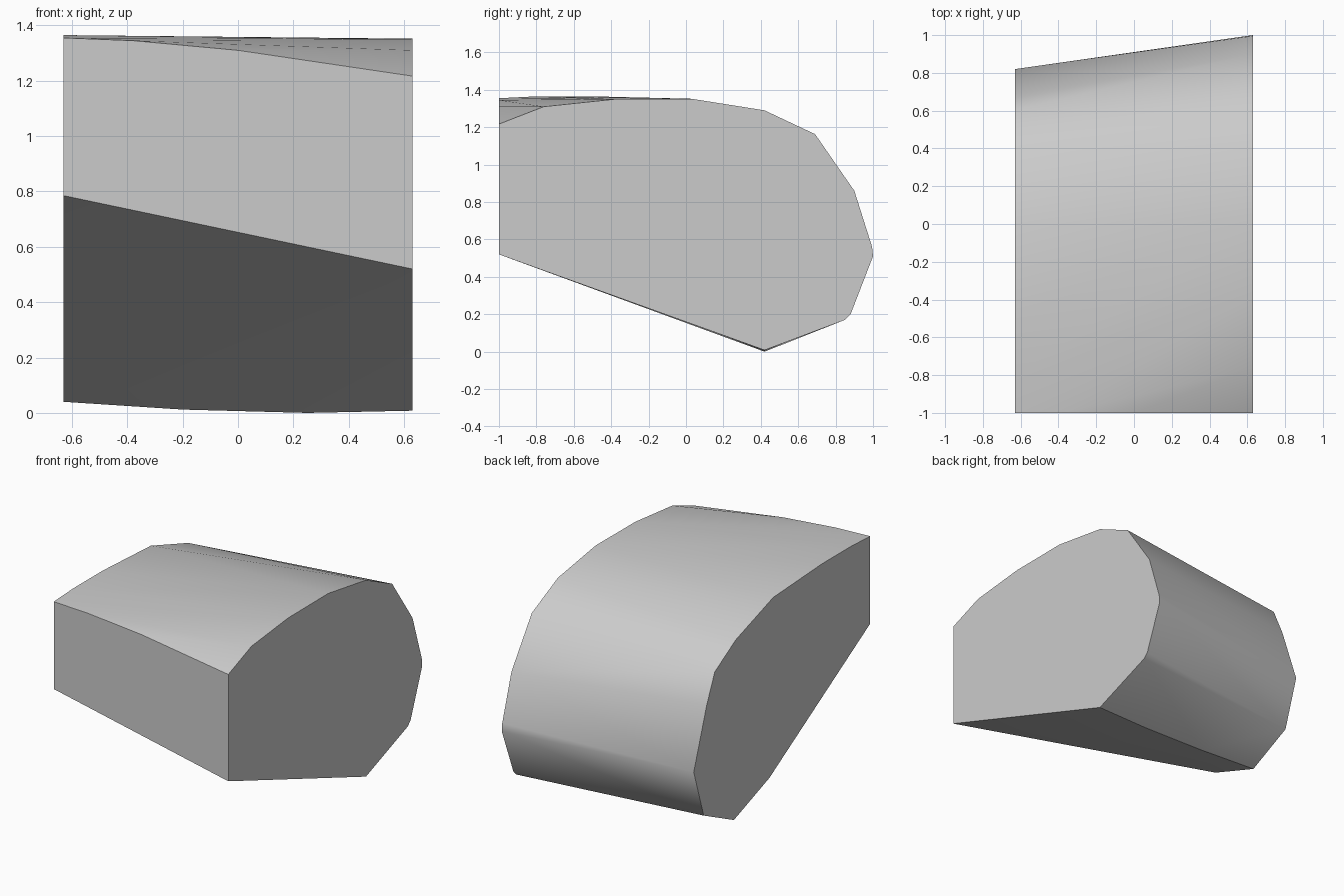
import bpy
import bmesh
import math

old = bpy.data.objects.get("Cube")
if old:
    bpy.data.objects.remove(old, do_unlink=True)

HALF = 0.63

# End outlines as (y, z): the large end and the slimmer, tapered end
large_end = [(-1, 0.52), (-1, 1.217), (-0.76, 1.31), (-0.38, 1.35), (0.03, 1.352),
             (0.42, 1.29), (0.69, 1.163), (0.9, 0.86), (0.995, 0.56), (1, 0.51),
             (0.88, 0.2), (0.85, 0.17), (0.42, 0.008)]
slim_end = [(-1, 0.785), (-1, 1.355), (-0.8, 1.365), (-0.5, 1.365), (0, 1.338),
            (0.386, 1.209), (0.603, 1.082), (0.686, 0.897), (0.82, 0.51),
            (0.717, 0.188), (0.406, 0.04), (0.04, 0.175)]

# Slight bulges along the front top edge and the keel
edge_points = [(0, -1, 1.31), (-0.38, -1, 1.345),
               (0.25, 0.42, 0), (-0.2, 0.415, 0.012)]

# Stretch a skin over both ends
bm = bmesh.new()
for x, outline in ((HALF, large_end), (-HALF, slim_end)):
    for y, z in outline:
        bm.verts.new((x, y, z))
for p in edge_points:
    bm.verts.new(p)
hull = bmesh.ops.convex_hull(bm, input=bm.verts[:])
loose = [v for v in bm.verts if not v.link_faces]
bmesh.ops.delete(bm, geom=loose, context='VERTS')
bmesh.ops.dissolve_limit(bm, angle_limit=math.radians(0.5),
                         verts=bm.verts[:], edges=bm.edges[:])
bmesh.ops.recalc_face_normals(bm, faces=bm.faces[:])

mesh = bpy.data.meshes.new("tapered_block")
bm.to_mesh(mesh)
bm.free()
block = bpy.data.objects.new("tapered_block", mesh)
bpy.context.collection.objects.link(block)

# Plain grey surface
grey = bpy.data.materials.new("light_grey")
grey.use_nodes = True
color = (0.6, 0.6, 0.6, 1)
grey.diffuse_color = color
grey.node_tree.nodes["Principled BSDF"].inputs["Base Color"].default_value = color
mesh.materials.append(grey)

# Smooth skin with sharp borders
bpy.ops.object.select_all(action='DESELECT')
block.select_set(True)
bpy.context.view_layer.objects.active = block
bpy.ops.object.shade_smooth_by_angle(angle=math.radians(38))
